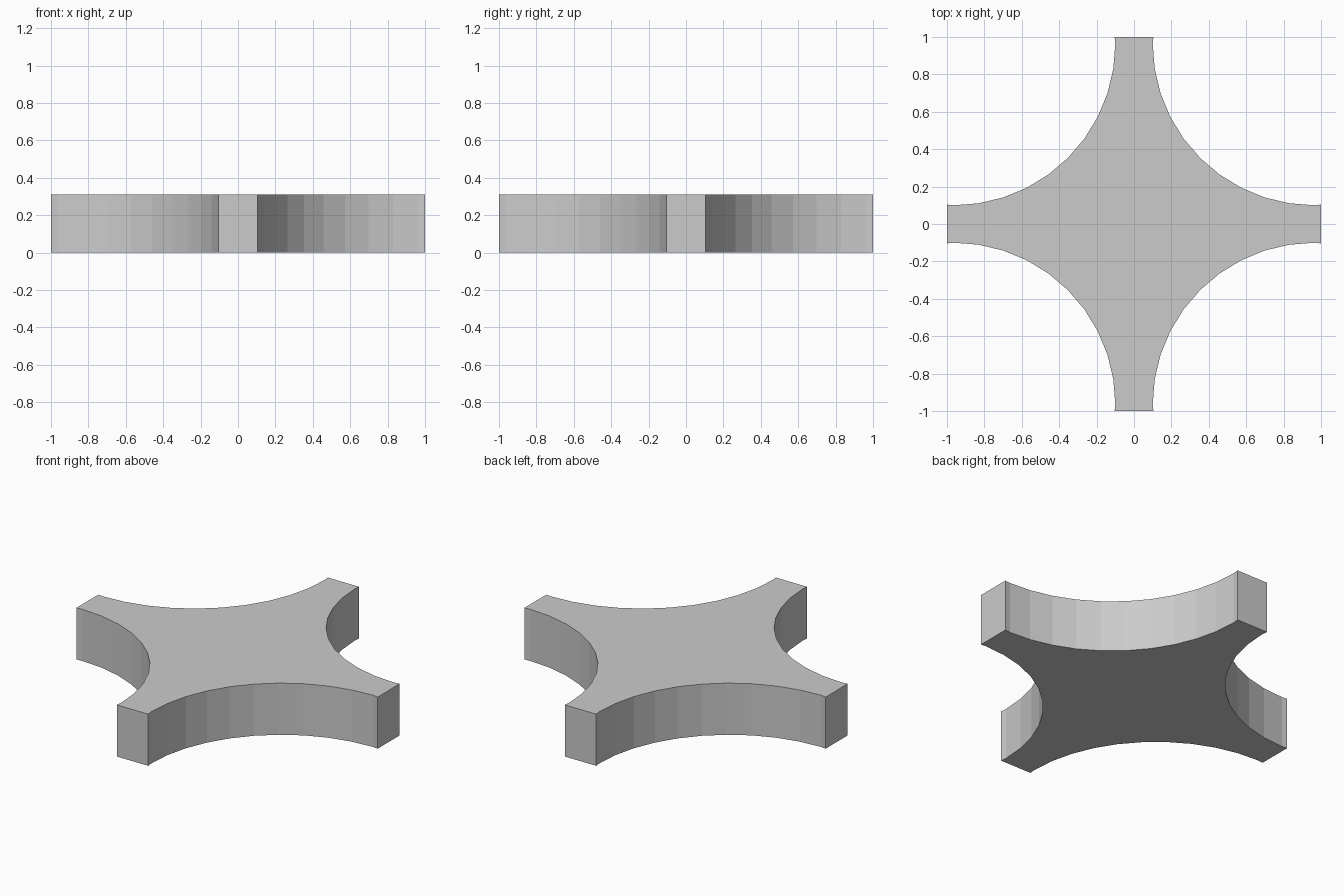
import bpy, bmesh
from math import sin, cos, radians
from mathutils import Matrix, Vector

if "Cube" in bpy.data.objects:
    bpy.data.objects.remove(bpy.data.objects["Cube"])

HEIGHT = 0.31
CENTRE, RADIUS = 0.965, 0.865   # concave corner arc, 9 degree facets

# One concave corner, running from the +x arm end to the +y arm end
corner = [(1.0, 0.104)]
for i in range(11):
    a = radians(270 - 9 * i)
    corner.append((CENTRE + RADIUS * cos(a), CENTRE + RADIUS * sin(a)))
corner.append((0.104, 1.0))

# Repeat the corner four times around the centre
bm = bmesh.new()
outline = []
for k in range(4):
    turn = Matrix.Rotation(radians(90 * k), 3, 'Z')
    outline += [bm.verts.new(turn @ Vector((x, y, 0))) for x, y in corner]

# Extrude the outline into a solid plate
base = bm.faces.new(outline)
top = bmesh.ops.extrude_face_region(bm, geom=[base], use_keep_orig=True)
bmesh.ops.translate(bm, vec=(0, 0, HEIGHT),
                    verts=[g for g in top['geom'] if isinstance(g, bmesh.types.BMVert)])
bmesh.ops.recalc_face_normals(bm, faces=bm.faces[:])

mesh = bpy.data.meshes.new("cross_plate")
bm.to_mesh(mesh)
bm.free()
bpy.context.collection.objects.link(bpy.data.objects.new("cross_plate", mesh))
